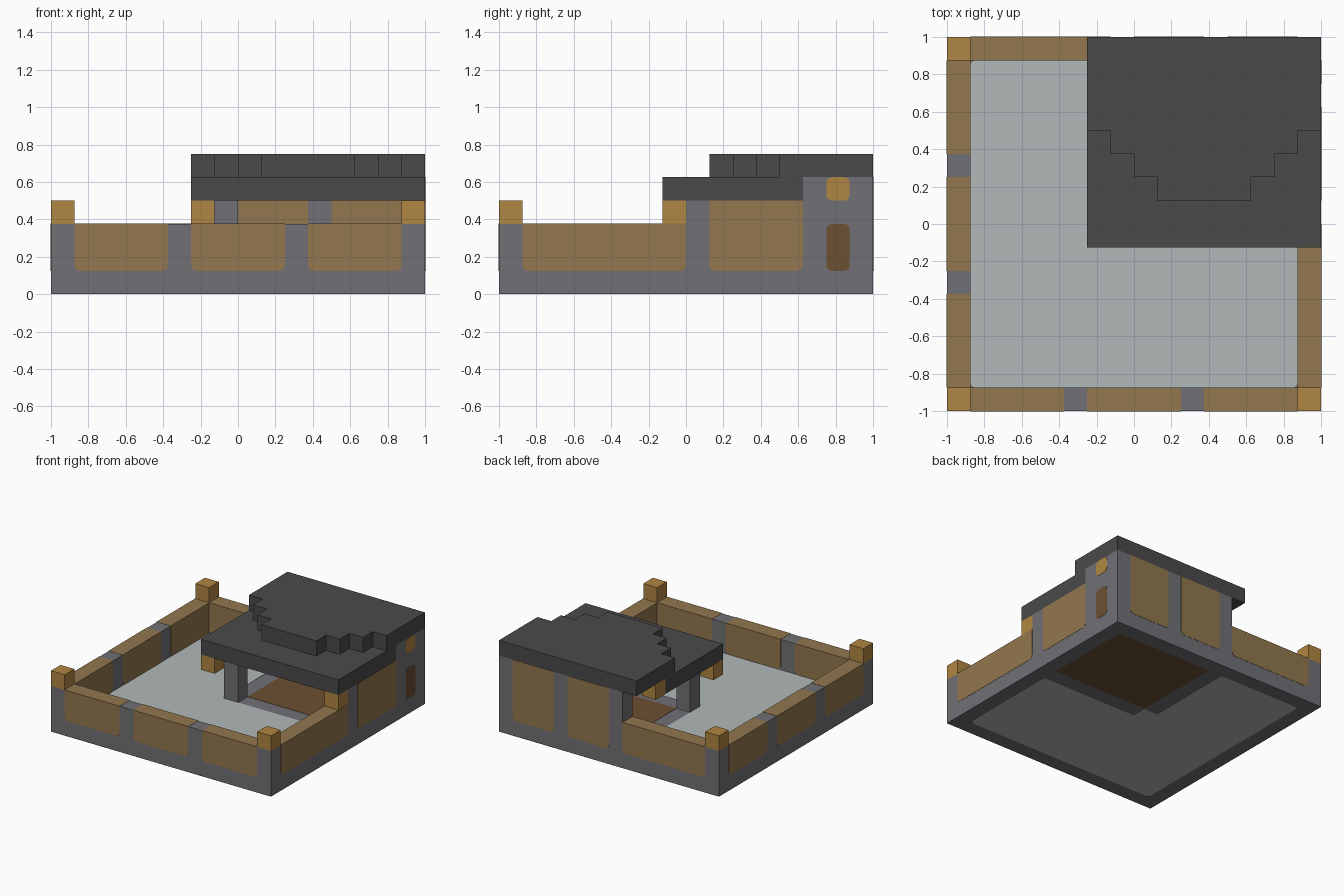
import bpy, bmesh, math

cube = bpy.data.objects.get("Cube")
if cube:
    bpy.data.objects.remove(cube, do_unlink=True)

C = 0.125      # block size
E = 0.002      # how far panels stand proud of the stone
R = 0.03       # panel corner radius


def material(name, rgb):
    lin = [((c / 255 + 0.055) / 1.055) ** 2.4 for c in rgb] + [1]
    m = bpy.data.materials.new(name)
    m.use_nodes = True
    m.diffuse_color = lin
    m.node_tree.nodes["Principled BSDF"].inputs["Base Color"].default_value = lin
    return m


STONE = material("stone grey", (113, 112, 117))
TAN = material("tan plaster", (146, 119, 78))
GOLD = material("golden wood", (176, 134, 66))
ROOF = material("dark roof", (74, 74, 74))
FLOOR = material("pale floor", (178, 185, 185))
BROWN = material("brown wood", (108, 80, 50))


def prism(name, mat, points, axis, lo, hi):
    """Extrude a flat outline along an axis."""
    place = {"x": lambda u, v, w: (w, u, v),
             "y": lambda u, v, w: (u, w, v),
             "z": lambda u, v, w: (u, v, w)}[axis]
    bm = bmesh.new()
    ends = [[bm.verts.new(place(u, v, w)) for u, v in points] for w in (lo, hi)]
    a, b = ends
    bm.faces.new(a)
    bm.faces.new(b[::-1])
    for i in range(len(a)):
        j = (i + 1) % len(a)
        bm.faces.new((a[i], b[i], b[j], a[j]))
    bmesh.ops.recalc_face_normals(bm, faces=bm.faces)
    me = bpy.data.meshes.new(name)
    bm.to_mesh(me)
    bm.free()
    me.materials.append(mat)
    ob = bpy.data.objects.new(name, me)
    bpy.context.collection.objects.link(ob)
    return ob


def outline(u0, u1, v0, v1, top=False, bottom=False):
    """Rectangle with optionally rounded top and bottom corners."""
    corners = [(u0, v0, 1, 1, 180, bottom), (u1, v0, -1, 1, 270, bottom),
               (u1, v1, -1, -1, 0, top), (u0, v1, 1, -1, 90, top)]
    pts = []
    for u, v, su, sv, start, rounded in corners:
        if not rounded:
            pts.append((u, v))
            continue
        for k in range(5):
            t = math.radians(start + 22.5 * k)
            pts.append((u + su * R + R * math.cos(t), v + sv * R + R * math.sin(t)))
    return pts


def box(name, mat, x0, x1, y0, y1, z0, z1):
    return prism(name, mat, outline(x0, x1, y0, y1), "z", z0, z1)


def panel(name, axis, wall, u0, u1, z1):
    """Plaster panel filling a wall bay, with rounded lower corners."""
    prism(name, TAN, outline(u0, u1, C, z1 + E, bottom=True), axis,
          wall - E, wall + C + E)


# Base slab and floors
box("base_slab", STONE, -1, 1, -1, 1, E, C - E)
inner = 1 - C
for name, x1, y1 in (("yard_floor_front", inner, 0), ("yard_floor_side", -C, inner)):
    prism(name, FLOOR, outline(-inner, x1, -inner, y1, True, True), "z", 0, C)
box("yard_floor_corner", FLOOR, -2 * C, 0, -C, C, 0, C)
box("house_floor", BROWN, 0, inner, C, inner, 0, C)

# Low courtyard walls
LOW = 3 * C
box("front_wall", STONE, -1, 1, -1, -inner, 0, LOW)
box("left_wall", STONE, -1, -inner, -1, 1, 0, LOW)
box("back_low_wall", STONE, -1, 0, inner, 1, 0, LOW)
box("right_low_wall", STONE, inner, 1, -1, 0, 0, LOW)
for u0, u1 in ((-inner, -LOW), (-2 * C, 2 * C), (LOW, inner)):
    panel("front_wall_panel", "y", -1, u0, u1, LOW)
    panel("left_wall_panel", "x", -1, u0, u1, LOW)
panel("back_low_panel", "y", inner, -inner, -C, LOW)
panel("right_low_panel", "x", inner, -inner, 0, LOW)

# Corner posts and roof brackets
for x, y in ((-1, -1), (inner, -1), (-1, inner)):
    box("corner_post", GOLD, x, x + C, y, y + C, LOW, 4 * C)
for x in (-2 * C, inner):
    box("roof_bracket", GOLD, x, x + C, -C, 0, LOW, 4 * C)
box("rear_roof_bracket", GOLD, -2 * C, -C, 5 * C, 6 * C, 4 * C, 5 * C)

# House walls
box("house_back_wall", STONE, -C, 1, inner, 1, 0, 5 * C)
for u in (0, 4 * C):
    panel("house_back_panel", "y", inner, u, u + 3 * C, 5 * C - E)
box("house_side_wall", STONE, inner, 1, 0, 5 * C, 0, 4 * C)
box("house_side_column", STONE, inner, 1, 5 * C, 1, 0, 5 * C)
panel("house_side_panel", "x", inner, C, 5 * C, 4 * C - E)
for name, mat, z0, z1 in (("side_window", BROWN, C, 3 * C),
                          ("side_beam_end", GOLD, 4 * C, 5 * C)):
    prism(name, mat, outline(6 * C, 7 * C, z0, z1, True, True), "x",
          inner - E, 1 + E)
box("porch_pillar", STONE, -C, 0, 0, C, C, 4 * C)

# Roof: flat lower slab and stepped upper slab
box("lower_roof", ROOF, -2 * C, 1, -C, 5 * C, 4 * C, 5 * C)
left_steps, right_steps = [], []
for i in range(4):
    x, y = (i - 2) * C, (4 - i) * C
    left_steps += [(x, y), (x + C, y)]
    right_steps += [(6 * C - x, y), (5 * C - x, y)]
steps = left_steps[:-1] + right_steps[:-1][::-1]
prism("upper_roof", ROOF, [(-2 * C, 1)] + steps + [(1, 1)], "z", 5 * C, 6 * C)
